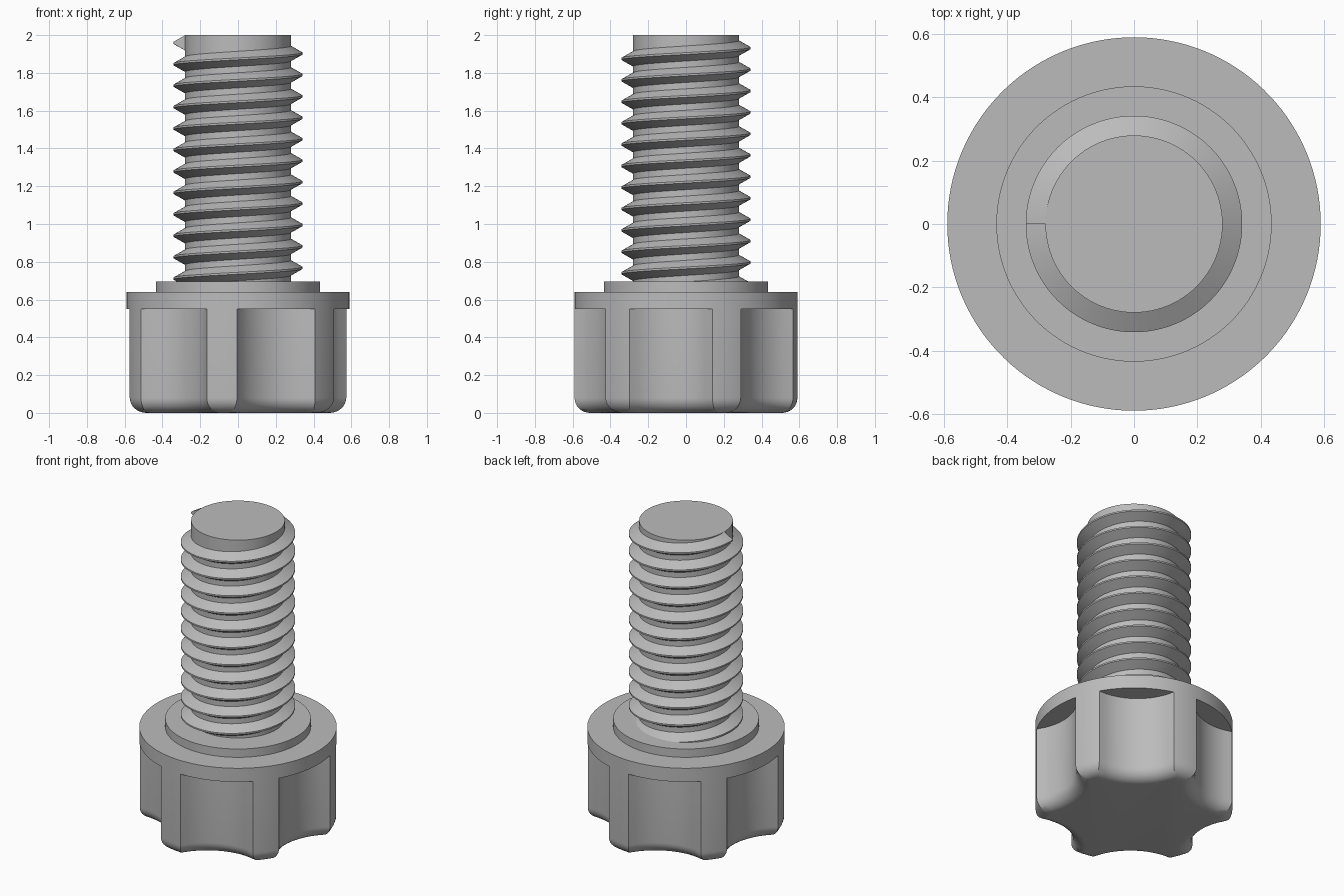
import bpy, bmesh
from math import pi, sin, cos, acos, sqrt, radians

cube = bpy.data.objects.get("Cube")
if cube:
    bpy.data.objects.remove(cube, do_unlink=True)

grey = bpy.data.materials.new("plain_grey")
grey.use_nodes = True
GREY = (0.5, 0.5, 0.5, 1)
grey.diffuse_color = GREY
grey.node_tree.nodes["Principled BSDF"].inputs["Base Color"].default_value = GREY


def finish(bm, name):
    """Turn the bmesh into a smooth object that keeps its hard edges."""
    bmesh.ops.remove_doubles(bm, verts=bm.verts, dist=1e-5)
    bmesh.ops.recalc_face_normals(bm, faces=bm.faces)
    mesh = bpy.data.meshes.new(name)
    bm.to_mesh(mesh)
    bm.free()
    mesh.materials.append(grey)
    obj = bpy.data.objects.new(name, mesh)
    bpy.context.collection.objects.link(obj)
    bpy.ops.object.select_all(action='DESELECT')
    obj.select_set(True)
    bpy.context.view_layer.objects.active = obj
    bpy.ops.object.shade_smooth_by_angle(angle=radians(28))
    return obj


def loft(bm, rings, closed):
    """Skin neighbouring rings with quads and cap both ends."""
    loops = [[bm.verts.new(p) for p in ring] for ring in rings]
    n = len(loops[0])
    for a, b in zip(loops, loops[1:]):
        for i in range(n if closed else n - 1):
            j = (i + 1) % n
            bm.faces.new((a[i], a[j], b[j], b[i]))
    bm.faces.new(loops[0])
    bm.faces.new(loops[-1])


# Knob: six scallops, rounded lower edge, flange and collar
R = 0.59
HALF = radians(22.15)
SAG = 0.085
FILLET = 0.08
FIRST = radians(-8.4)
half_chord = R * sin(HALF)
scoop_r = (half_chord ** 2 + SAG ** 2) / (2 * SAG)
scoop_d = R * cos(HALF) - SAG + scoop_r


def outline(inset):
    """Polar (angle, radius) points of the scalloped section."""
    r, s = R - inset, scoop_r + inset
    half = acos((r * r + scoop_d ** 2 - s * s) / (2 * r * scoop_d))
    points = []
    for k in range(6):
        mid = FIRST + k * pi / 3
        for i in range(16):
            a = half * (i / 8 - 1)
            reach = scoop_d * cos(a) - sqrt(s * s - (scoop_d * sin(a)) ** 2)
            points.append((mid + a, reach))
        for i in range(8):
            points.append((mid + half + (pi / 3 - 2 * half) * i / 8, r))
    return points


def ring(polar, z):
    return [(r * cos(a), r * sin(a), z) for a, r in polar]


rings = []
for i in range(9):
    t = i / 8 * pi / 2
    rings.append(ring(outline(FILLET * (1 - sin(t))), FILLET * (1 - cos(t))))
section = outline(0)
rings.append(ring(section, 0.55))
for radius, z in ((R, 0.55), (R, 0.64), (0.435, 0.64), (0.435, 0.695)):
    rings.append(ring([(a, radius) for a, _ in section], z))
bm = bmesh.new()
loft(bm, rings, True)
finish(bm, "knob")

# Shaft core
CORE, CREST = 0.28, 0.342
bm = bmesh.new()
circle = [(2 * pi * i / 96, CORE) for i in range(96)]
loft(bm, [ring(circle, 0.6), ring(circle, 2.0)], True)
finish(bm, "shaft_core")

# Right-handed thread ridge, ending on the left-hand side seen from the front
PITCH, TURNS, STEPS, TOP = 0.1135, 12, 96, 1.9595
profile = [(CORE - 0.01, -0.04), (CORE, -0.04), (CREST, -0.005),
           (CREST, 0.005), (CORE, 0.04), (CORE - 0.01, 0.04)]
rings = []
for i in range(TURNS * STEPS + 1):
    turn = i / STEPS
    a = pi + 2 * pi * turn
    z = TOP + PITCH * (turn - TURNS)
    rings.append([(r * cos(a), r * sin(a), z + dz) for r, dz in profile])
bm = bmesh.new()
loft(bm, rings, True)
finish(bm, "thread")
